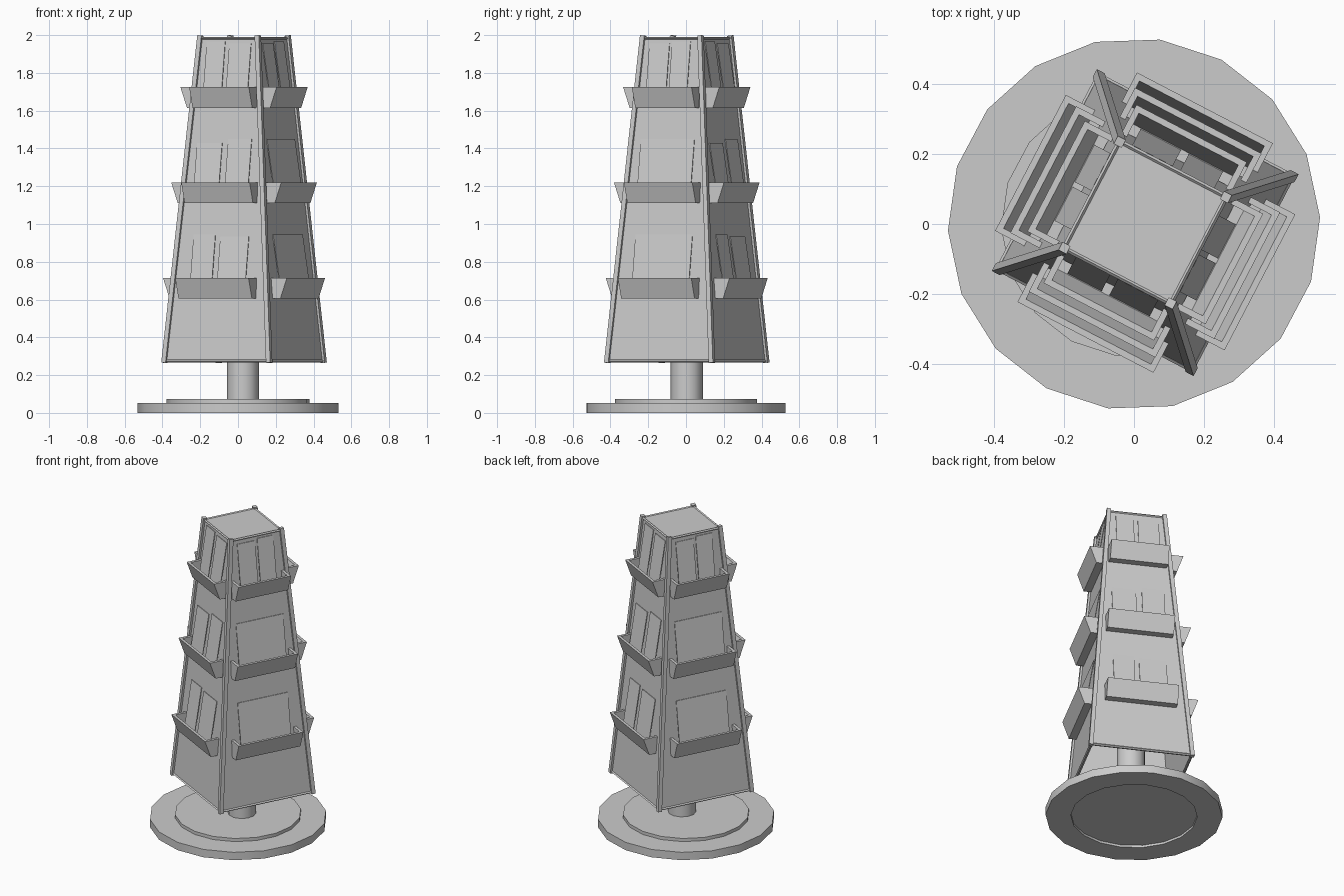
import bpy, bmesh, math
from mathutils import Vector

if "Cube" in bpy.data.objects:
    bpy.data.objects.remove(bpy.data.objects["Cube"])

CX, CY = 0.032, 0.004                       # axis of the turned tower
ANGLES = [math.radians(a) for a in (-117.5, -27.5, 62.5, 152.5)]
Z0, Z1, H0, H1 = 0.27, 1.985, 0.312, 0.172  # tower heights and half widths


def half(z):
    return H0 + (H1 - H0) * (z - Z0) / (Z1 - Z0)


def place(a, t, n, z):
    """Face coordinates (along, outward, up) to world."""
    return Vector((CX + n * math.cos(a) - t * math.sin(a),
                   CY + n * math.sin(a) + t * math.cos(a), z))


def loft(name, loops):
    """Skin matching loops and cap both ends."""
    n = len(loops[0])
    verts = [tuple(p) for l in loops for p in l]
    faces = [tuple(reversed(range(n))), tuple(range((len(loops) - 1) * n, len(loops) * n))]
    for k in range(len(loops) - 1):
        for i in range(n):
            j = (i + 1) % n
            faces.append((k*n + i, k*n + j, (k+1)*n + j, (k+1)*n + i))
    me = bpy.data.meshes.new(name)
    me.from_pydata(verts, [], faces)
    bm = bmesh.new()
    bm.from_mesh(me)
    bmesh.ops.recalc_face_normals(bm, faces=bm.faces)
    bm.to_mesh(me)
    bm.free()
    ob = bpy.data.objects.new(name, me)
    bpy.context.collection.objects.link(ob)
    return ob


def prism(name, a, profile, t0, t1):
    """Extrude an (outward, up) profile along a face."""
    return loft(name, [[place(a, t, n, z) for n, z in profile] for t in (t0, t1)])


def rod(name, p, q, r, sides, start=0.0):
    d = (q - p).normalized()
    u = Vector((math.cos(start), math.sin(start), 0))
    u = (u - d * u.dot(d)).normalized()
    v = d.cross(u)
    ring = [r * (math.cos(2*math.pi*i/sides) * u + math.sin(2*math.pi*i/sides) * v)
            for i in range(sides)]
    return loft(name, [[c + w for w in ring] for c in (p, q)])


def turned(name, profile, sides, cx=0, cy=0, start=0):
    ob = loft(name, [[(cx + r*math.cos(start + 2*math.pi*i/sides),
                       cy + r*math.sin(start + 2*math.pi*i/sides), z)
                      for i in range(sides)] for r, z in profile])
    bpy.ops.object.select_all(action='DESELECT')
    ob.select_set(True)
    bpy.context.view_layer.objects.active = ob
    bpy.ops.object.shade_smooth_by_angle(angle=math.radians(40))
    return ob


# Stepped base disc with a shallow recess underneath, and the post
turned("base", [(0.38, 0.015), (0.38, 0), (0.532, 0), (0.532, 0.052),
                (0.38, 0.052), (0.38, 0.073)], 18, start=math.radians(2))
turned("post", [(0.085, 0.07), (0.085, 1.97)], 12, CX - 0.006, CY)

# Top plate
loft("top_plate", [[place(a + math.pi/4, 0, half(z) * math.sqrt(2), z) for a in ANGLES]
                   for z in (1.97, Z1)])

# Trays: bottom height, half width; cards: centre, width, height, per level
TRAYS = [(0.605, 0.219), (1.11, 0.204), (1.615, 0.178)]
CARDS = [[[(-0.10, 0.13, 0.33), (0.08, 0.17, 0.32)],
          [(-0.09, 0.15, 0.31), (0.09, 0.14, 0.33)],
          [(-0.075, 0.11, 0.34), (0.07, 0.13, 0.33)]],
         [[(0.0, 0.34, 0.33)],
          [(0.0, 0.32, 0.33)],
          [(-0.07, 0.12, 0.33), (0.06, 0.11, 0.34)]]]
TH = 0.018

for f, a in enumerate(ANGLES):
    # Tapered side panel, mitred at the corners
    loft("side_panel", [[place(a, s * (half(z) - i), half(z) - i, z)
                         for s, i in ((-1, 0), (1, 0), (1, 0.012), (-1, 0.012))]
                        for z in (Z0, Z1)])
    # Square corner rod plus top and bottom trim
    lo, hi = (place(a, half(z), half(z), z) for z in (0.265, 1.998))
    rod("corner_rod", lo, hi, 0.018, 4, a + math.pi / 4)
    for z in (Z0 + 0.005, Z1 - 0.001):
        rod("edge_trim", place(a, -half(z), half(z), z), place(a, half(z), half(z), z), 0.007, 4)

    for lvl, (zb, w) in enumerate(TRAYS):
        zt = zb + 0.11
        bi, ti = half(zb), half(zt)
        bo, to = bi + 0.046, ti + 0.094
        # Tray: sloping front, floor and two ends
        prism("tray_front", a, [(bo - TH, zb), (bo, zb), (to, zt), (to - TH, zt)], -w, w)
        prism("tray_floor", a, [(bi, zb), (bo, zb), (bo, zb + 0.01), (bi, zb + 0.01)], -w, w)
        for s in (-1, 1):
            prism("tray_end", a, [(bi, zb), (bo, zb), (to, zt), (ti, zt)], s * w, s * (w - TH))
        # Thin cards leaning on the panel
        for c, cw, h in CARDS[f % 2][lvl]:
            z1, z2 = zb + 0.01, zb + 0.01 + h
            n1, n2 = half(z1) + 0.026, half(z2) + 0.001
            prism("card", a, [(n1, z1), (n1 + 0.004, z1), (n2 + 0.004, z2), (n2, z2)],
                  c - cw / 2, c + cw / 2)
